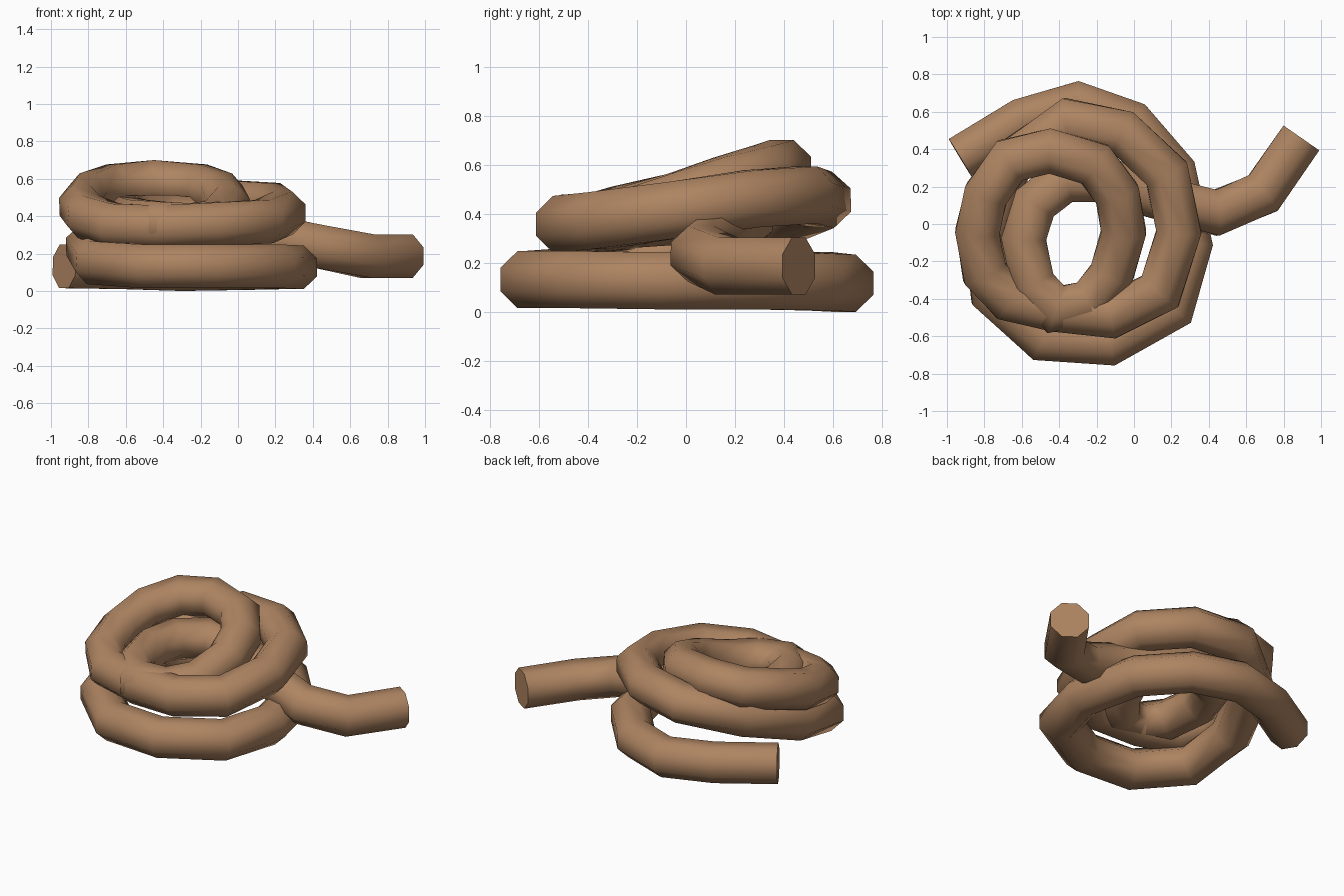
import bpy, math
from mathutils import Vector

if "Cube" in bpy.data.objects:
    bpy.data.objects.remove(bpy.data.objects["Cube"])

# Rope centre line: bottom coil, middle ring, top ring, inner loop, loose tail
path = [
    # bottom coil
    (-.93, .355, .145), (-.60, .555, .14), (-.30, .642, .13), (-.01, .54, .135),
    (.215, .28, .14), (.302, -.11, .14), (.205, -.45, .145), (-.13, -.638, .145),
    (-.49, -.613, .145), (-.755, -.37, .165),
    # rising into the middle ring
    (-.80, -.04, .25), (-.66, .33, .38), (-.35, .548, .47), (-.06, .49, .49),
    (.175, .27, .475), (.24, -.04, .43), (.14, -.36, .385), (-.12, -.492, .37),
    (-.42, -.46, .355),
    # top ring
    (-.67, -.40, .365), (-.80, -.26, .41), (-.837, -.04, .465), (-.79, .16, .53),
    (-.66, .34, .575), (-.45, .39, .597), (-.21, .32, .575), (-.09, .16, .53),
    (-.055, -.04, .46), (-.12, -.27, .38),
    # inner loop
    (-.24, -.42, .365), (-.42, -.455, .375), (-.54, -.32, .385), (-.59, -.08, .40),
    (-.53, .11, .41), (-.37, .235, .41), (-.14, .235, .39), (.10, .15, .32),
    # loose tail
    (.44, .06, .25), (.69, .165, .20), (.895, .46, .20),
]
RADIUS, SIDES = .126, 8


def sweep(name, pts, radius, sides):
    """Tube with mitred corners along an open path."""
    pts = [Vector(p) for p in pts]
    verts, faces = [], []
    n = len(pts)
    for i, p in enumerate(pts):
        a = (p - pts[i - 1]).normalized() if i else (pts[1] - p).normalized()
        b = (pts[i + 1] - p).normalized() if i < n - 1 else a
        t = (a + b).normalized()
        side = t.cross(Vector((0, 0, 1))).normalized()
        up = side.cross(t)
        miter = 1 / max(t.dot(a), .8)
        for k in range(sides):
            ang = 2 * math.pi * (k + .5) / sides
            verts.append(p + side * math.cos(ang) * radius * miter
                         + up * math.sin(ang) * radius)
    for i in range(n - 1):
        for k in range(sides):
            j = (k + 1) % sides
            faces.append((i * sides + k, i * sides + j,
                          (i + 1) * sides + j, (i + 1) * sides + k))
    faces.append(tuple(reversed(range(sides))))
    faces.append(tuple(range((n - 1) * sides, n * sides)))
    low = min(v.z for v in verts)
    mesh = bpy.data.meshes.new(name)
    mesh.from_pydata([v - Vector((0, 0, low)) for v in verts], [], faces)
    mesh.update()
    obj = bpy.data.objects.new(name, mesh)
    bpy.context.collection.objects.link(obj)
    return obj


rope = sweep("coiled_rope", path, RADIUS, SIDES)

# Consistent outward faces and smooth sides with crisp end caps
import bmesh
bm = bmesh.new()
bm.from_mesh(rope.data)
bmesh.ops.recalc_face_normals(bm, faces=bm.faces)
bm.to_mesh(rope.data)
bm.free()
bpy.context.view_layer.objects.active = rope
rope.select_set(True)
bpy.ops.object.shade_smooth_by_angle(angle=math.radians(60))

# Brown rope colour
mat = bpy.data.materials.new("rope_brown")
mat.diffuse_color = (.42, .23, .12, 1)
mat.use_nodes = True
mat.node_tree.nodes["Principled BSDF"].inputs["Base Color"].default_value = mat.diffuse_color
rope.data.materials.append(mat)
